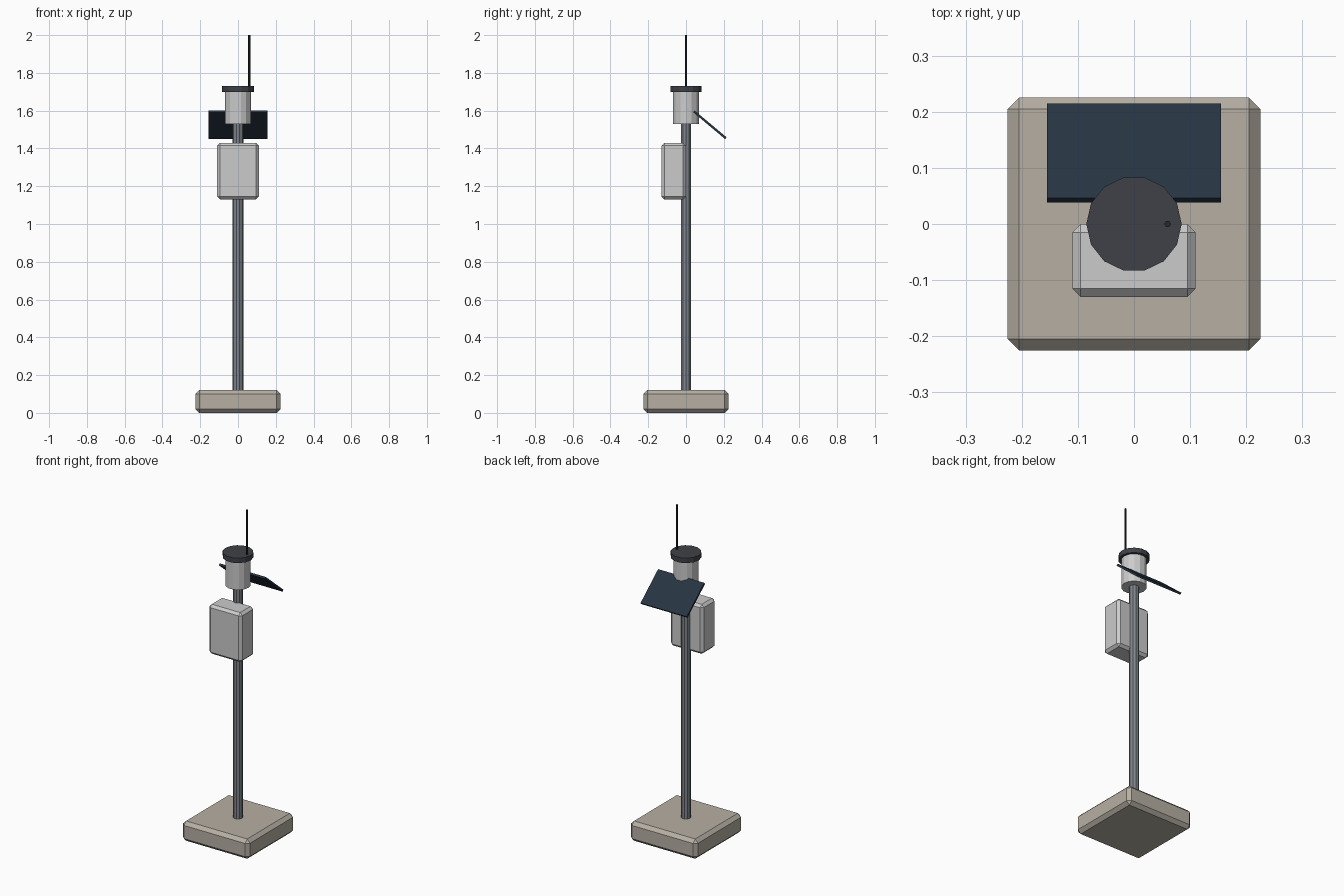
import bpy, bmesh, math
from mathutils import Matrix

if "Cube" in bpy.data.objects:
    bpy.data.objects.remove(bpy.data.objects["Cube"])


def material(name, r, g, b):
    m = bpy.data.materials.new(name)
    m.diffuse_color = (r, g, b, 1)
    m.use_nodes = True
    m.node_tree.nodes["Principled BSDF"].inputs["Base Color"].default_value = m.diffuse_color
    return m


CONCRETE = material("concrete", 0.47, 0.43, 0.37)
STEEL = material("steel", 0.22, 0.24, 0.27)
SHELL = material("light_shell", 0.60, 0.60, 0.61)
DARK = material("dark_plastic", 0.05, 0.053, 0.063)
CELL = material("solar_cell", 0.02, 0.034, 0.055)
BLACK = material("black_rubber", 0.02, 0.02, 0.024)


def finish(name, bm, mat):
    me = bpy.data.meshes.new(name)
    bm.to_mesh(me)
    bm.free()
    me.materials.append(mat)
    ob = bpy.data.objects.new(name, me)
    bpy.context.collection.objects.link(ob)
    return ob


def box(name, size, loc, mat, bevel=0, tilt=0):
    bm = bmesh.new()
    bmesh.ops.create_cube(bm, size=1, matrix=Matrix.Diagonal((*size, 1)))
    if bevel:
        bmesh.ops.bevel(bm, geom=bm.edges[:], offset=bevel, segments=1, affect='EDGES')
    ob = finish(name, bm, mat)
    ob.location = loc
    ob.rotation_euler.x = tilt
    return ob


def cylinder(name, radius, z0, z1, sides, mat, x=0):
    # first corner points along +x
    bm = bmesh.new()
    spin = Matrix.Rotation(-math.pi / 2, 4, 'Z')
    bmesh.ops.create_cone(bm, cap_ends=True, segments=sides, radius1=radius,
                          radius2=radius, depth=z1 - z0, matrix=spin)
    ob = finish(name, bm, mat)
    ob.location = (x, 0, (z0 + z1) / 2)
    return ob


# footing and mast
box("base_block", (0.45, 0.45, 0.12), (0, 0, 0.06), CONCRETE, bevel=0.02)
cylinder("mast", 0.028, 0.11, 1.55, 10, STEEL)

# equipment box on the front of the mast
box("equipment_box", (0.22, 0.13, 0.30), (0, -0.065, 1.28), SHELL, bevel=0.015)

# sensor head, lid and antenna
cylinder("sensor_head", 0.07, 1.53, 1.705, 14, SHELL)
cylinder("head_lid", 0.085, 1.70, 1.73, 14, DARK)
cylinder("antenna", 0.006, 1.72, 2.0, 6, BLACK, x=0.06)

# tilted solar panel at the back
box("solar_panel", (0.31, 0.22, 0.012), (0, 0.1265, 1.525), CELL, tilt=math.radians(-40))
